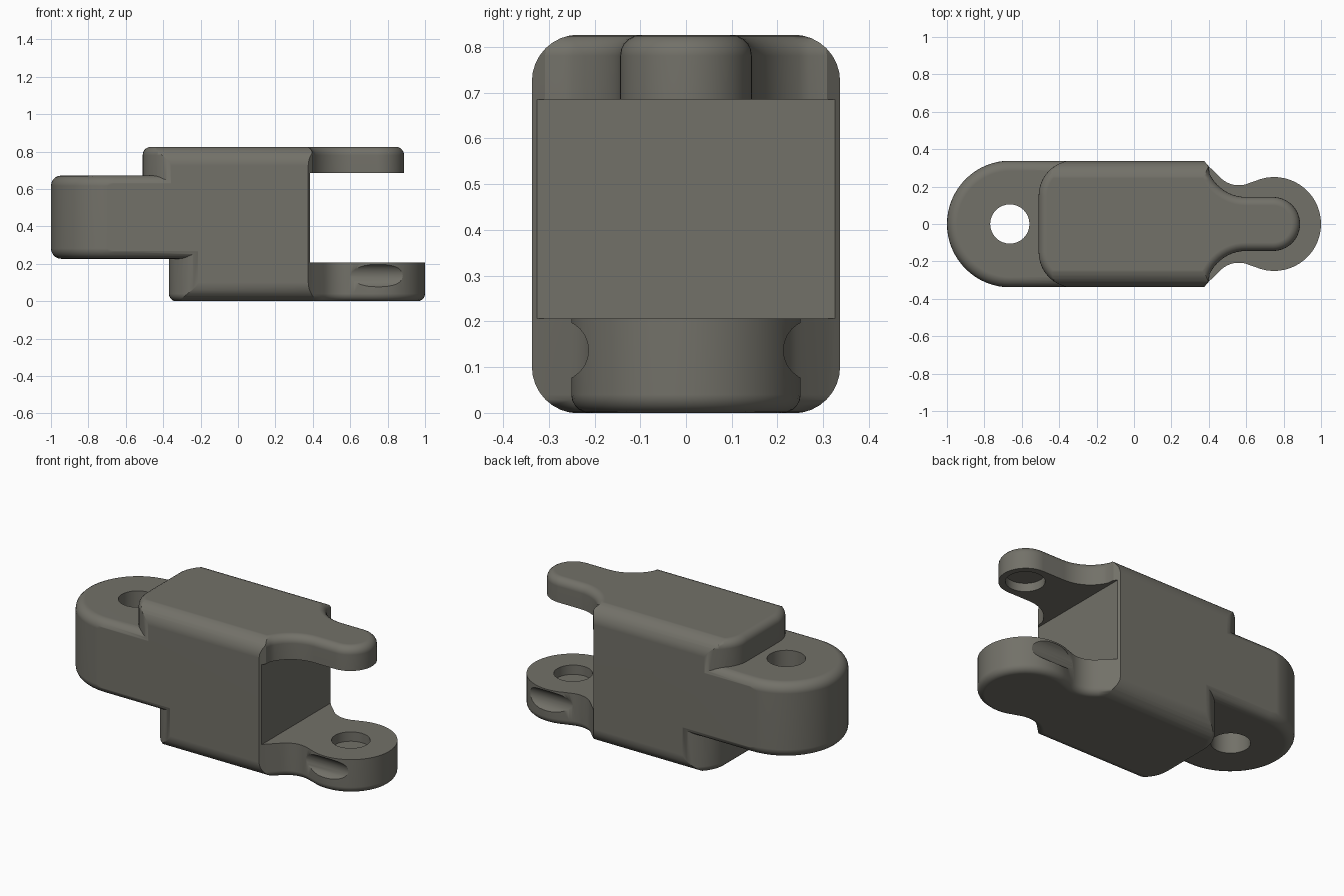
import bpy, bmesh
from math import cos, sin, radians
from mathutils import Matrix

if "Cube" in bpy.data.objects:
    bpy.data.objects.remove(bpy.data.objects["Cube"])


def arc(cx, cy, r, a0, a1, n=10):
    angles = [radians(a0 + (a1 - a0) * i / n) for i in range(n + 1)]
    return [(cx + r * cos(a), cy + r * sin(a)) for a in angles]


def mirrored(half):
    return half + [(x, -y) for x, y in reversed(half) if abs(y) > 1e-5]


def prism(name, outline, z0, z1, top=0, bottom=0, matrix=None):
    """Extrude an outline in z and round its top and/or bottom rim."""
    bm = bmesh.new()
    lo = [bm.verts.new((x, y, z0)) for x, y in outline]
    hi = [bm.verts.new((x, y, z1)) for x, y in outline]
    bm.faces.new(lo)
    bm.faces.new(hi)
    for i in range(len(lo)):
        j = (i + 1) % len(lo)
        bm.faces.new((lo[i], lo[j], hi[j], hi[i]))
    bmesh.ops.recalc_face_normals(bm, faces=bm.faces)
    for z, r in ((z1, top), (z0, bottom)):
        if r:
            rim = [e for e in bm.edges if all(abs(v.co.z - z) < 1e-6 for v in e.verts)]
            bmesh.ops.bevel(bm, geom=rim, offset=r, segments=5, profile=0.5,
                            affect='EDGES', clamp_overlap=False)
    if matrix:
        bm.transform(matrix)
    bmesh.ops.recalc_face_normals(bm, faces=bm.faces)
    mesh = bpy.data.meshes.new(name)
    bm.to_mesh(mesh)
    bm.free()
    ob = bpy.data.objects.new(name, mesh)
    bpy.context.collection.objects.link(ob)
    return ob


def combine(target, other, operation):
    mod = target.modifiers.new("bool", 'BOOLEAN')
    mod.object, mod.operation, mod.solver = other, operation, 'EXACT'
    bpy.context.view_layer.objects.active = target
    bpy.ops.object.modifier_apply(modifier=mod.name)
    bpy.data.objects.remove(other)


def circle(x, y, r, n=32):
    return arc(x, y, r, 0, 360 - 360 / n, n - 1)


# Upper body half with narrow tongue (sides slightly oversize, trimmed below)
corner = [(0.372, 0.341), (0.40, 0.308)]
upper = mirrored(arc(-0.32, 0.151, 0.19, 180, 90) + corner
                 + arc(0.6, 0.36, 0.216, 205, 270) + arc(0.744, 0, 0.144, 90, 0, 12))
link = prism("chain_link", upper, 0.4, 0.826, top=0.045)

# Lower body half with round eye tongue
lower = mirrored(arc(-0.18, 0.150, 0.19, 180, 90) + corner
                 + arc(0.56, 0.345, 0.138, 222, 295) + arc(0.749, 0, 0.251, 114, 0, 16))
combine(link, prism("lower_body", lower, 0, 0.45, bottom=0.04), 'UNION')

# Rear lug
lug = mirrored(arc(-0.661, 0, 0.339, 180, 90, 16) + [(0.2, 0.339)])
combine(link, prism("rear_lug", lug, 0.227, 0.672, top=0.055, bottom=0.055), 'UNION')

# Trim the sides flat and round the long edges
section = (arc(0.235, 0.725, 0.102, 0, 90, 8) + arc(-0.235, 0.725, 0.102, 90, 180, 8)
           + arc(-0.235, 0.101, 0.102, 180, 270, 8) + arc(0.235, 0.101, 0.102, 270, 360, 8))
along_x = Matrix(((0, 0, 1, 0), (1, 0, 0, 0), (0, 1, 0, 0), (0, 0, 0, 1)))
combine(link, prism("edge_rounding", section, -1.2, 1.2, matrix=along_x), 'INTERSECT')

# Mouth between the tongues
mouth = [(0.385, -0.5), (1.3, -0.5), (1.3, 0.5), (0.385, 0.5)]
combine(link, prism("mouth", mouth, 0.206, 0.685), 'DIFFERENCE')

# Through hole in the lug and blind sockets in the tongues
for x, z0, z1 in ((-0.664, -0.2, 1), (0.747, 0.15, 0.3), (0.747, 0.6, 0.735)):
    combine(link, prism("pin_hole", circle(x, 0, 0.105), z0, z1), 'DIFFERENCE')

# Side grooves on the eye
for s in (-1, 1):
    groove = prism("groove", circle(s * 0.28, 0.137, 0.067, 24), 0.59, 0.95, matrix=along_x)
    combine(link, groove, 'DIFFERENCE')

# Dark warm grey
mat = bpy.data.materials.new("dark_grey")
mat.diffuse_color = (0.17, 0.165, 0.14, 1)
mat.use_nodes = True
mat.node_tree.nodes["Principled BSDF"].inputs["Base Color"].default_value = mat.diffuse_color
link.data.materials.clear()
link.data.materials.append(mat)

# Smooth shading with crisp edges
bpy.ops.object.select_all(action='DESELECT')
link.select_set(True)
bpy.context.view_layer.objects.active = link
bpy.ops.object.shade_smooth_by_angle(angle=radians(30))
mod = link.modifiers.new("normals", 'WEIGHTED_NORMAL')
mod.keep_sharp = True
